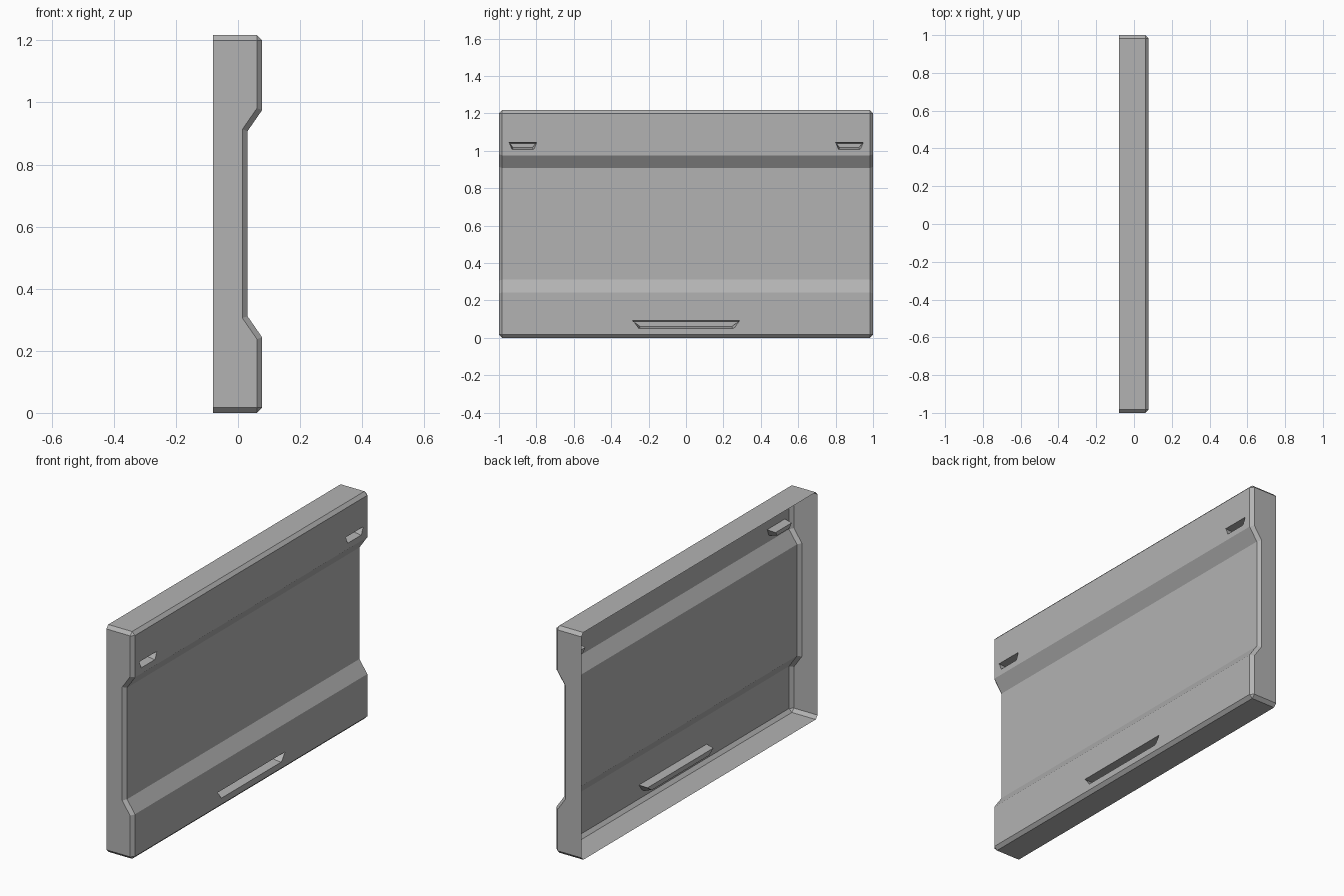
import bpy, bmesh

if "Cube" in bpy.data.objects:
    bpy.data.objects.remove(bpy.data.objects["Cube"])

H, BACK, FRONT, MID, BEVEL = 1.217, -0.08, 0.078, 0.031, 0.017


def make_object(name, bm):
    bmesh.ops.recalc_face_normals(bm, faces=bm.faces)
    mesh = bpy.data.meshes.new(name)
    bm.to_mesh(mesh)
    bm.free()
    ob = bpy.data.objects.new(name, mesh)
    bpy.context.collection.objects.link(ob)
    return ob


def loft(bm, ring_a, ring_b):
    """Closed solid between two matching rings."""
    a = [bm.verts.new(p) for p in ring_a]
    b = [bm.verts.new(p) for p in ring_b]
    bm.faces.new(a[::-1])
    bm.faces.new(b)
    n = len(a)
    for i in range(n):
        bm.faces.new((a[i], a[(i + 1) % n], b[(i + 1) % n], b[i]))


# Panel body: stepped profile extruded sideways
profile = [(BACK, 0), (FRONT, 0), (FRONT, 0.243), (MID, 0.311),
           (MID, 0.908), (FRONT, 0.976), (FRONT, H), (BACK, H)]
bm = bmesh.new()
loft(bm, [(x, -1, z) for x, z in profile], [(x, 1, z) for x, z in profile])
bmesh.ops.recalc_face_normals(bm, faces=bm.faces)
bm.normal_update()

# Chamfer the outline, leaving the back rim and the step creases sharp
edges = []
for e in bm.edges:
    p, q = (v.co for v in e.verts)
    on_back = p.x < BACK + .001 and q.x < BACK + .001
    crease = abs(p.y - q.y) > 1 and 0.1 < p.z < 1.1
    if not on_back and not crease:
        edges.append(e)
bmesh.ops.bevel(bm, geom=edges, offset=BEVEL, offset_type='OFFSET',
                segments=1, affect='EDGES', clamp_overlap=True)
panel = make_object("tailgate_panel", bm)


# Tapered finger recesses, wider at the top
def recess(bm, yc, top, bottom, z0, z1, depth, inset):
    def ring(x, t, b, lo, hi):
        return [(x, yc - b, lo), (x, yc + b, lo), (x, yc + t, hi), (x, yc - t, hi)]
    k = 0.02 / depth            # continue the taper past the surface
    loft(bm,
         ring(FRONT + 0.02, top + inset * k, bottom + inset * k,
              z0 - 0.01 * k, z1 + 0.006 * k),
         ring(FRONT - depth, top - inset, bottom - inset, z0 + 0.01, z1 - 0.006))


bm = bmesh.new()
for side in (-1, 1):
    recess(bm, side * 0.873, 0.075, 0.057, 1.007, 1.045, 0.045, 0.006)
recess(bm, 0, 0.287, 0.252, 0.05, 0.092, 0.045, 0.008)
cutter = make_object("recess_cutter", bm)
cutter.hide_render = True

mod = panel.modifiers.new("recesses", 'BOOLEAN')
mod.object = cutter
mod.operation = 'DIFFERENCE'
mod.solver = 'EXACT'
bpy.context.view_layer.objects.active = panel
bpy.ops.object.modifier_apply(modifier=mod.name)
bpy.data.objects.remove(cutter)

# Open the back to leave a hollow shell
bm = bmesh.new()
bm.from_mesh(panel.data)
back = [f for f in bm.faces if all(v.co.x < BACK + .001 for v in f.verts)]
bmesh.ops.delete(bm, geom=back, context='FACES')
bm.to_mesh(panel.data)
bm.free()

# Darker grey paint
paint = bpy.data.materials.new("grey_paint")
paint.diffuse_color = (0.45, 0.45, 0.45, 1)
paint.use_nodes = True
paint.node_tree.nodes["Principled BSDF"].inputs["Base Color"].default_value = paint.diffuse_color
panel.data.materials.clear()
panel.data.materials.append(paint)
